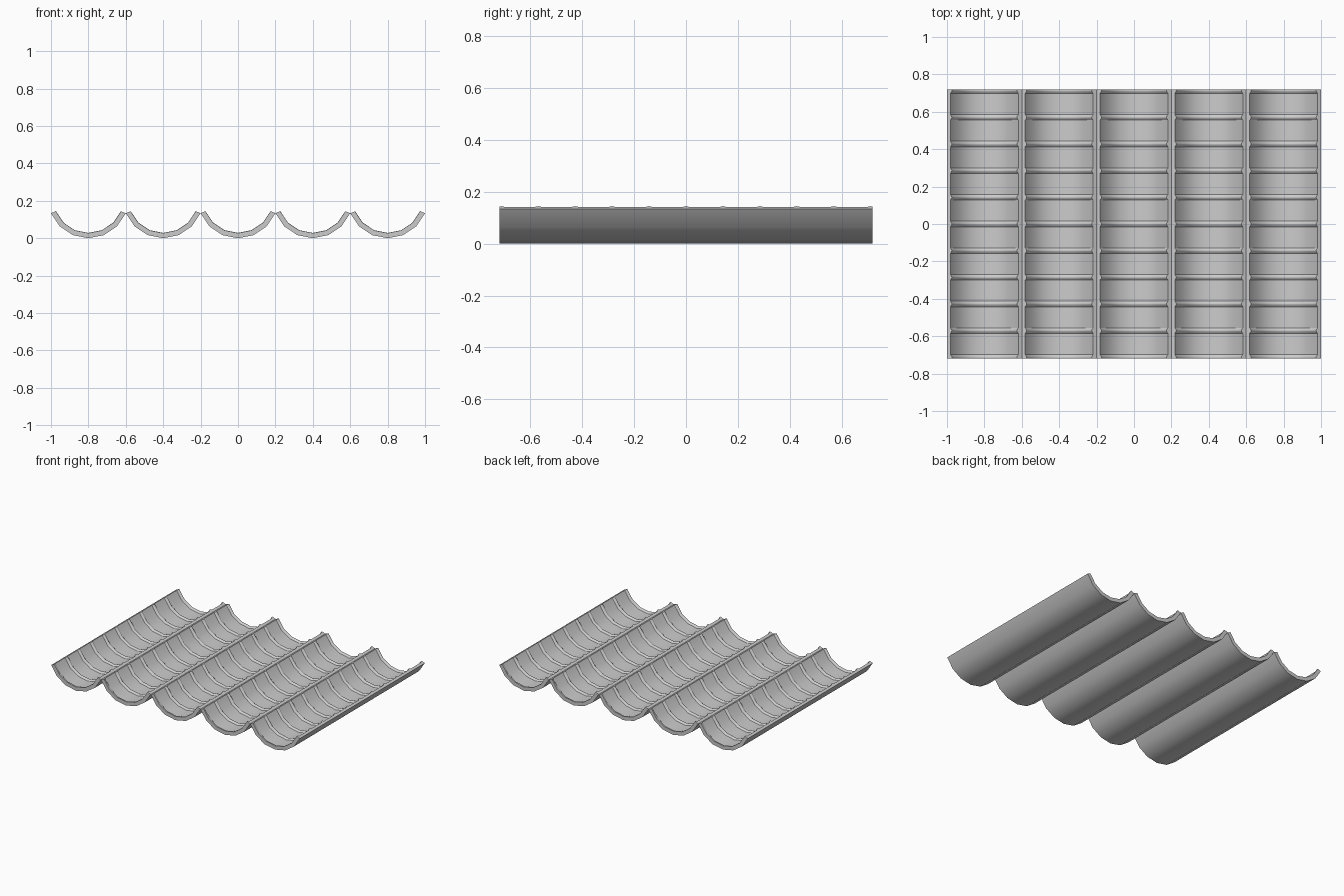
import bpy, bmesh
from math import sin, cos, radians

if "Cube" in bpy.data.objects:
    bpy.data.objects.remove(bpy.data.objects["Cube"])

R_OUT, R_IN, RIB = 0.2165, 0.197, 0.009   # outer / inner radius, rib height
HALF, PITCH, SEGS, SPAN = 0.718, 0.1425, 6, 67.5

# lengthwise stations: (y, inner radius), a small peaked rib at each pitch
stations = []
for k in range(-5, 6):
    for dy, h in ((-0.015, 0), (-0.005, 0.85), (0, 1), (0.005, 0.85), (0.015, 0)):
        y = k * PITCH + dy
        if abs(y) < HALF:
            stations.append((y, R_IN - RIB * h))
stations = ([(-HALF, R_IN - RIB * 0.85)] + stations + [(HALF, R_IN - RIB * 0.85)])
angles = [radians(-SPAN + 2 * SPAN * i / SEGS) for i in range(SEGS + 1)]


def trough(name, cx):
    bm = bmesh.new()

    def row(y, r):
        return [bm.verts.new((cx + r * sin(a), y, R_OUT - r * cos(a))) for a in angles]

    # closed lengthwise loop: ribbed inside, then plain outside
    loop = stations + [(HALF, R_OUT), (-HALF, R_OUT)]
    rows = [row(y, r) for y, r in loop]
    for i in range(len(rows)):
        a, b = rows[i], rows[(i + 1) % len(rows)]
        for j in range(SEGS):
            bm.faces.new((a[j], a[j + 1], b[j + 1], b[j]))
    # long side edges
    for j in (0, SEGS):
        bm.faces.new([r[j] for r in rows])
    bmesh.ops.recalc_face_normals(bm, faces=bm.faces)
    me = bpy.data.meshes.new(name)
    bm.to_mesh(me)
    bm.free()
    ob = bpy.data.objects.new(name, me)
    bpy.context.collection.objects.link(ob)
    bpy.context.view_layer.objects.active = ob
    ob.select_set(True)
    bpy.ops.object.shade_smooth_by_angle(angle=radians(30))
    ob.select_set(False)


# five ribbed roof troughs side by side
for n in range(5):
    trough(f"roof_trough_{n + 1}", -0.8 + 0.4 * n)
